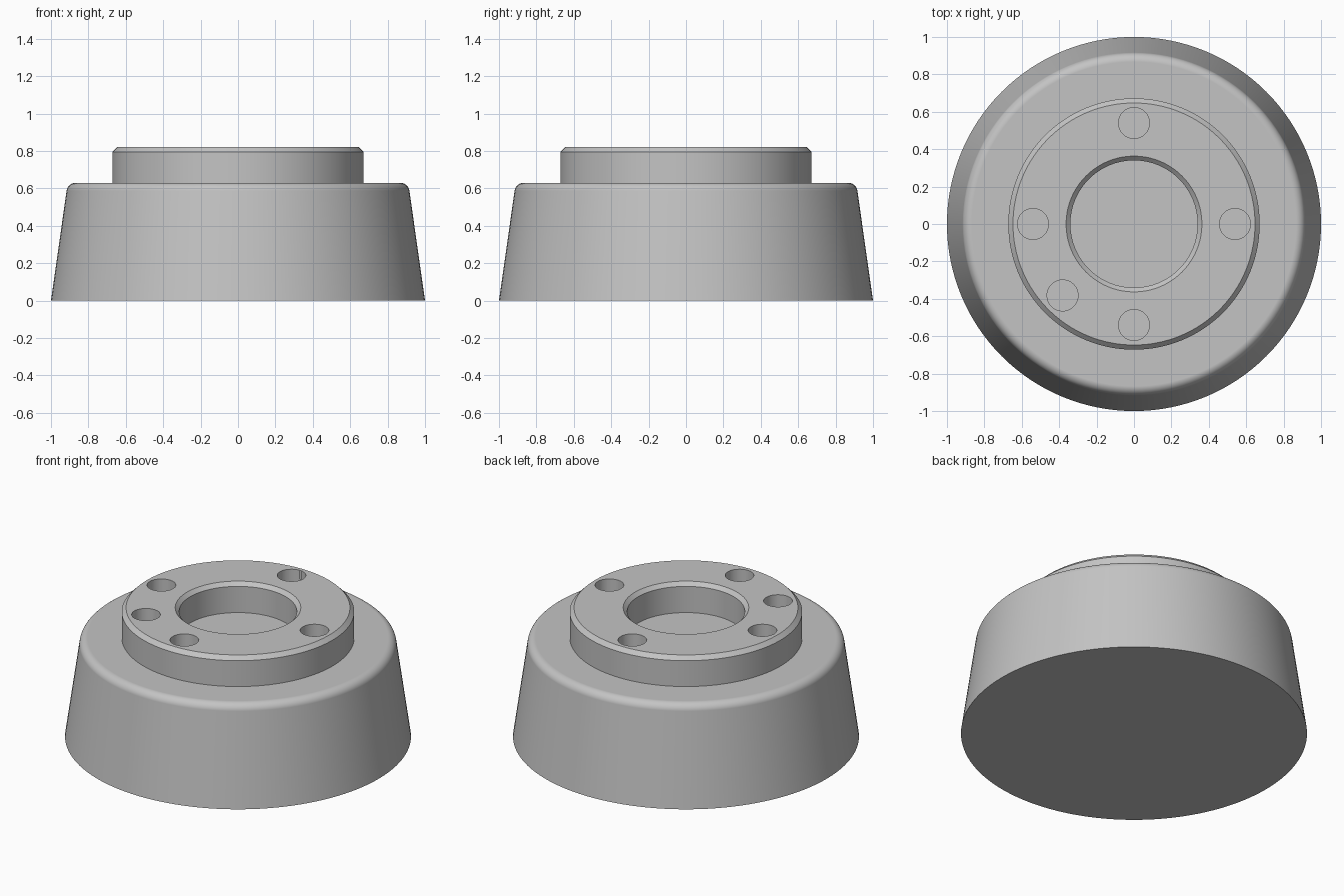
import bpy, bmesh, math
from math import cos, sin, radians, pi

if "Cube" in bpy.data.objects:
    bpy.data.objects.remove(bpy.data.objects["Cube"])

SEGMENTS = 128
SHELF, TOP = 0.63, 0.82          # top of the base, top of the collar

grey = bpy.data.materials.new("plain grey")
grey.use_nodes = True
grey.diffuse_color = (0.55, 0.55, 0.55, 1)
grey.node_tree.nodes["Principled BSDF"].inputs["Base Color"].default_value = (0.55, 0.55, 0.55, 1)


def lathe(name, profile, closed):
    """Revolve (radius, z) points about z; open profiles get flat caps."""
    bm = bmesh.new()
    rings = [[bm.verts.new((r * cos(2 * pi * i / SEGMENTS), r * sin(2 * pi * i / SEGMENTS), z))
              for i in range(SEGMENTS)] for r, z in profile]
    pairs = list(zip(rings, rings[1:]))
    if closed:
        pairs.append((rings[-1], rings[0]))
    else:
        bm.faces.new(rings[0][::-1])
        bm.faces.new(rings[-1])
    for a, b in pairs:
        for i in range(SEGMENTS):
            j = (i + 1) % SEGMENTS
            bm.faces.new((a[i], a[j], b[j], b[i]))
    bmesh.ops.recalc_face_normals(bm, faces=bm.faces)
    mesh = bpy.data.meshes.new(name)
    bm.to_mesh(mesh)
    bm.free()
    mesh.materials.append(grey)
    obj = bpy.data.objects.new(name, mesh)
    bpy.context.collection.objects.link(obj)
    return obj


def select_only(obj):
    bpy.ops.object.select_all(action="DESELECT")
    obj.select_set(True)
    bpy.context.view_layer.objects.active = obj


def smooth(obj):
    select_only(obj)
    bpy.ops.object.shade_smooth_by_angle(angle=radians(30))


# Tapered base with a rounded upper edge
DRAFT, FILLET = 8.2, 0.05
fillet_r = 0.867
base_profile = [(1.0, 0.0)]
for k in range(9):
    a = radians(DRAFT + (90 - DRAFT) * k / 8)
    base_profile.append((fillet_r + FILLET * cos(a), SHELF - FILLET + FILLET * sin(a)))
base = lathe("tapered_base", base_profile, closed=False)
smooth(base)
weighted = base.modifiers.new("flat cap shading", "WEIGHTED_NORMAL")
weighted.keep_sharp = True

# Raised collar with chamfered outer rim and chamfered bore
collar = lathe("raised_collar", [
    (0.672, SHELF), (0.672, TOP - 0.025), (0.647, TOP),
    (0.363, TOP), (0.34, TOP - 0.023), (0.34, SHELF)], closed=True)

# Four evenly spaced bolt holes and one extra hole, cut down to the base
for angle in (0, 90, 180, 270, 225):
    a = radians(angle)
    bpy.ops.mesh.primitive_cylinder_add(
        vertices=48, radius=0.083, depth=0.5,
        location=(0.54 * cos(a), 0.54 * sin(a), 0.72))
    cutter = bpy.context.object
    cutter.name = "hole_cutter"
    cutter.hide_render = True
    select_only(collar)
    cut = collar.modifiers.new("bolt hole", "BOOLEAN")
    cut.operation = "DIFFERENCE"
    cut.solver = "EXACT"
    cut.object = cutter
    bpy.ops.object.modifier_apply(modifier=cut.name)
    bpy.data.objects.remove(cutter)
smooth(collar)
